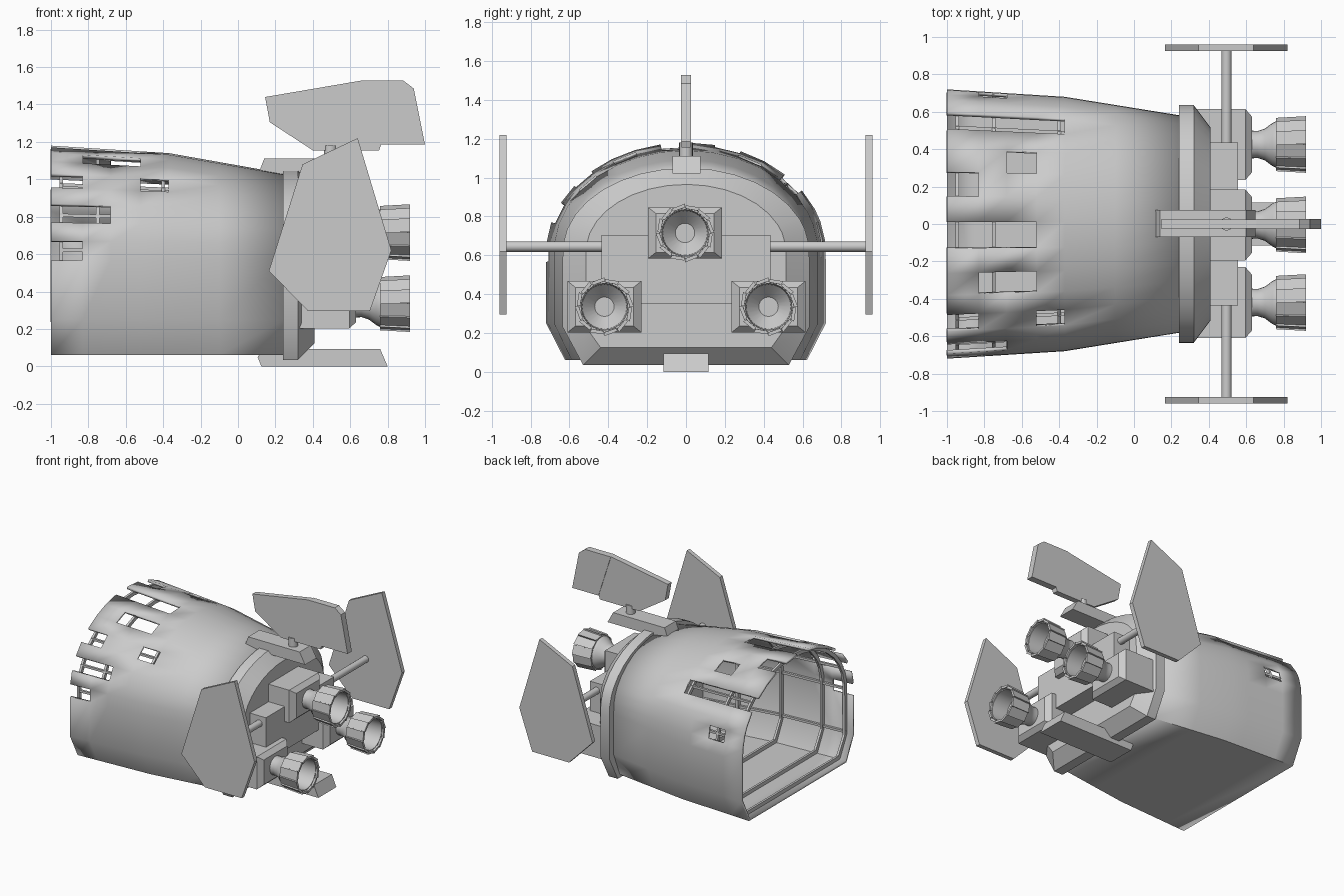
import bpy, bmesh
from math import sin, cos, pi, radians

if "Cube" in bpy.data.objects:
    bpy.data.objects.remove(bpy.data.objects["Cube"])

def make(name, verts, faces, smooth=False, recalc=True):
    me = bpy.data.meshes.new(name)
    me.from_pydata(verts, [], faces)
    if recalc:
        bm = bmesh.new()
        bm.from_mesh(me)
        bmesh.ops.recalc_face_normals(bm, faces=bm.faces)
        bm.to_mesh(me)
        bm.free()
    ob = bpy.data.objects.new(name, me)
    bpy.context.collection.objects.link(ob)
    if smooth:
        bpy.ops.object.select_all(action='DESELECT')
        ob.select_set(True)
        bpy.context.view_layer.objects.active = ob
        bpy.ops.object.shade_smooth_by_angle(angle=radians(35))
    return ob

def loft(name, loops, cyclic=False, caps=True, skip=lambda a, i: False, **kw):
    """Bridge equal-length closed loops; skip(a, i) leaves a cell open."""
    n, m = len(loops[0]), len(loops)
    faces = []
    for a in range(m if cyclic else m - 1):
        b = (a + 1) % m
        for i in range(n):
            j = (i + 1) % n
            if not skip(a, i):
                faces.append((a*n + i, b*n + i, b*n + j, a*n + j))
    if caps and not cyclic:
        faces += [tuple(range(n)), tuple(range((m - 1)*n, m*n))]
    return make(name, [p for l in loops for p in l], faces, **kw)

def plate(name, pts, y0, y1):
    """Extrude an x/z outline along y."""
    return loft(name, [[(x, y, z) for x, z in pts] for y in (y0, y1)])

def box(name, x0, x1, y0, y1, z0, z1):
    return plate(name, [(x0, z0), (x1, z0), (x1, z1), (x0, z1)], y0, y1)

def rod(name, a, b, r, axis, n=16):
    loops = []
    for c in (a, b):
        ring = [(r*cos(2*pi*i/n), r*sin(2*pi*i/n)) for i in range(n)]
        if axis == 'y':
            loops.append([(c[0] + u, c[1], c[2] + v) for u, v in ring])
        else:
            loops.append([(c[0] + u, c[1] + v, c[2]) for u, v in ring])
    return loft(name, loops, smooth=True)

# Hull cross-section: domed top, straight sides, chamfered flat belly
ANGLES = [-5.5, 5, 15.5, 26.5, 37, 47.5, 58, 68.5, 79.5, 91, 102,
          113, 124, 135, 146, 157, 164, 174.5, 185.5]
ZC = 0.62

def size(x):
    if x < -0.37:
        t = (x + 1)/0.63
        return 0.72 - 0.04*t, 1.18 - 0.04*t
    t = (x + 0.37)/0.62
    return 0.68 - 0.10*t, 1.14 - 0.11*t

def arc_point(x, w, top, deg):
    c = cos(radians(deg))
    if deg < 0 or deg > 180:
        c = 1 if c > 0 else -1
    return (x, -w*c, ZC + (top - ZC)*sin(radians(deg)))

def section(x, w, top, bottom, lw, shoulder=0.25):
    pts = [arc_point(x, w, top, d) for d in ANGLES]
    return pts + [(x, w, shoulder), (x, lw, bottom), (x, -lw, bottom), (x, -w, shoulder)]

def hull_section(x, inset=0.0):
    w, top = size(x)
    return section(x, w - inset, top - inset, 0.06 + inset, w*0.865 - inset*0.7)

# Hull skin with missing panels: {strip index: number of open cells range}
STATIONS = [-1, -0.83, -0.68, -0.52, -0.37, -0.1, 0.25]
OPEN = {0: [0], 2: [0, 1], 4: [0, 3], 6: [1, 2], 8: [0, 1, 2],
        10: [0], 11: [2], 13: [0, 1, 2, 3], 16: [1]}
hull = loft("hull_skin", [hull_section(x) for x in STATIONS], caps=False,
            skip=lambda a, i: a in OPEN.get(i, []), smooth=True, recalc=False)
sol = hull.modifiers.new("thickness", 'SOLIDIFY')
sol.thickness = 0.02
sol.offset = -1

# Inner frames and stringers
for k, x in enumerate((-0.945, -0.75, -0.40, -0.05)):
    d = 0.009
    loft(f"hull_frame_{k}", [hull_section(x + s*d, o) for s, o in
         ((-1, 0.02), (1, 0.02), (1, 0.05), (-1, 0.05))], cyclic=True)

def stringer(name, path, r=0.009):
    loft(name, [[(x, y + u*r, z + v*r) for u, v in ((-1, -1), (1, -1), (1, 1), (-1, 1))]
                for x, y, z in path])

for deg in (0, 21, 42, 139, 169):
    path = []
    for x in (-0.955, -0.37, 0.25):
        w, top = size(x)
        path.append(arc_point(x, w - 0.033, top - 0.033, deg))
    stringer(f"stringer_{deg}", path)
for s in (-1, 1):
    stringer(f"lower_stringer_{s}", [(x, s*(size(x)[0] - 0.03), 0.27) for x in (-0.955, -0.37, 0.25)])

# Rear flange closing the hull
loft("rear_flange", [section(0.24, 0.635, 1.05, 0.035, 0.53, 0.23),
                     section(0.32, 0.635, 1.05, 0.035, 0.53, 0.23),
                     section(0.41, 0.515, 0.965, 0.125, 0.44, 0.23)], smooth=True)

# Machinery block and bevelled engine mounts
box("engine_block", 0.38, 0.555, -0.435, 0.435, 0.35, 0.705)

def engine(tag, cy, cz):
    loops = []
    for x, h, v in ((0.33, 0.19, 0.132), (0.595, 0.19, 0.132), (0.63, 0.15, 0.10)):
        loops.append([(x, cy + a*h, cz + b*v) for a, b in ((-1, -1), (1, -1), (1, 1), (-1, 1))])
    loft("engine_mount_" + tag, loops)
    n = 24
    prof = [(0.62, 0.075), (0.66, 0.072), (0.70, 0.085), (0.74, 0.115), (0.77, 0.13),
            (0.905, 0.132), (0.905, 0.12), (0.77, 0.115), (0.70, 0.05)]
    loft("engine_bell_" + tag, [[(x, cy + r*cos(2*pi*i/n), cz + r*sin(2*pi*i/n))
         for i in range(n)] for x, r in prof], smooth=True)
    # Overlapping petals around the nozzle
    verts, faces = [], []
    for k in range(12):
        a0, a1 = 2*pi*k/12, 2*pi*(k + 0.95)/12
        ring = [(0.128, a0), (0.147, a0), (0.138, a1), (0.122, a1)]
        b = len(verts)
        for x, s in ((0.76, 0.97), (0.92, 1.03)):
            verts += [(x, cy + r*s*cos(a), cz + r*s*sin(a)) for r, a in ring]
        faces += [(b, b+1, b+2, b+3), (b+4, b+5, b+6, b+7)]
        faces += [(b+i, b+(i+1) % 4, b+4+(i+1) % 4, b+4+i) for i in range(4)]
    make("engine_petals_" + tag, verts, faces)

engine("top", -0.005, 0.715)
engine("left", -0.42, 0.335)
engine("right", 0.425, 0.335)

# Side panels on rods
PANEL = [(0.165, 0.51), (0.375, 0.295), (0.705, 0.295), (0.82, 0.62), (0.64, 1.22), (0.345, 1.08)]
for s, tag in ((-1, "left"), (1, "right")):
    rod("panel_rod_" + tag, (0.495, s*0.40, 0.645), (0.495, s*0.94, 0.645), 0.027, 'y')
    plate("side_panel_" + tag, PANEL, s*0.925, s*0.96)

# Top fin on its base
plate("fin_base", [(0.105, 1.02), (0.14, 1.11), (0.60, 1.11), (0.65, 1.02)], -0.07, 0.075)
rod("fin_post", (0.495, 0, 1.08), (0.495, 0, 1.18), 0.035, 'z')
plate("fin_front", [(0.145, 1.44), (0.17, 1.305), (0.40, 1.155), (0.755, 1.155),
                    (0.765, 1.185), (0.655, 1.527)], -0.023, 0.023)
plate("fin_rear", [(0.655, 1.527), (0.765, 1.185), (1.0, 1.185), (0.94, 1.485),
                   (0.885, 1.527)], -0.027, 0.027)

# Belly skid
plate("belly_skid", [(0.125, 0), (0.80, 0), (0.76, 0.093), (0.14, 0.093), (0.105, 0.05)], -0.115, 0.115)
